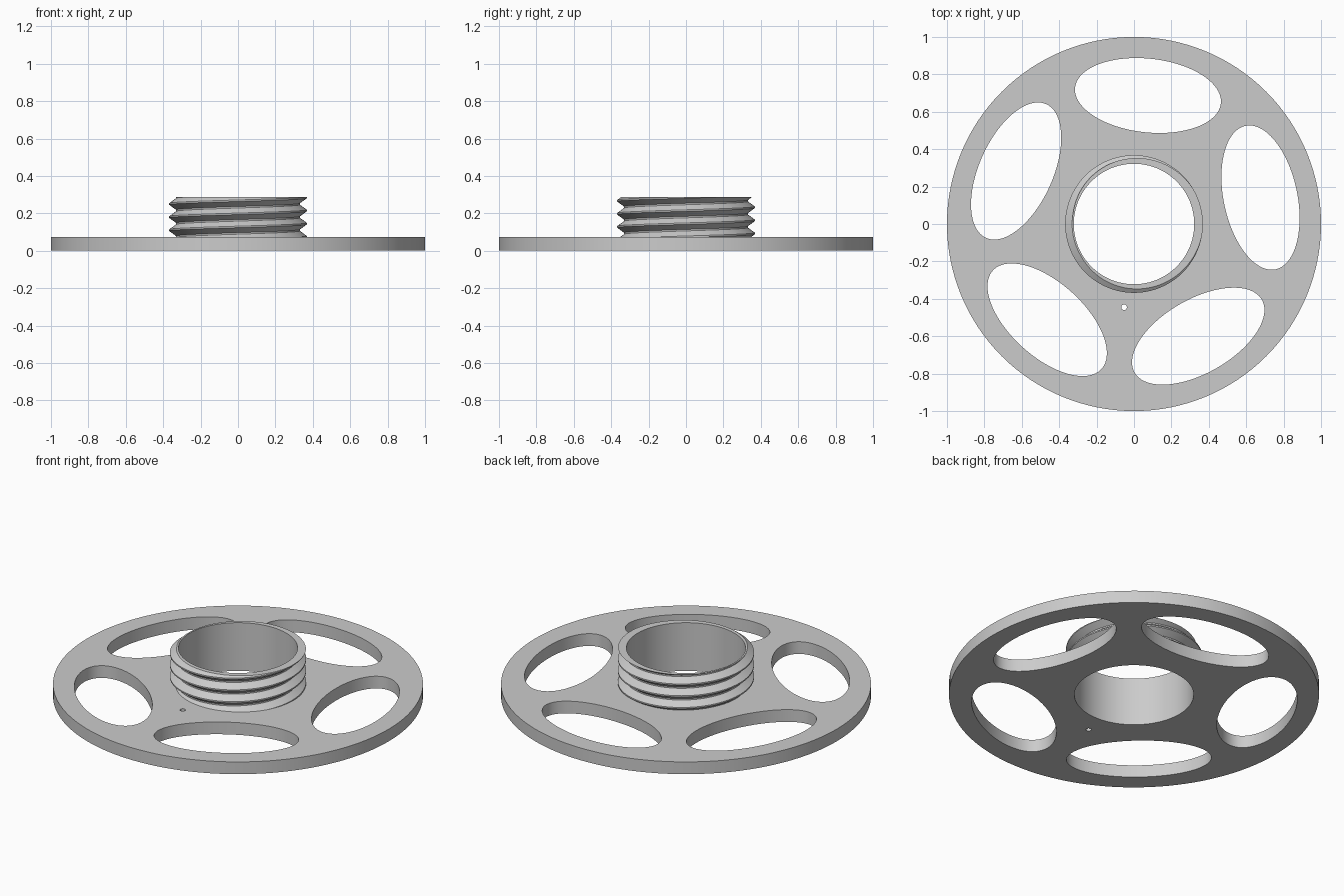
import bpy, bmesh
from math import sin, cos, pi, radians

SEG = 128
BORE, PLATE, TOP = 0.322, 0.073, 0.287
ROOT, CREST, PITCH = 0.331, 0.368, 0.07

cube = bpy.data.objects.get("Cube")
if cube:
    bpy.data.objects.remove(cube, do_unlink=True)

grey = bpy.data.materials.new("plain grey")
grey.use_nodes = True
colour = (0.6, 0.6, 0.6, 1)
grey.diffuse_color = colour
grey.node_tree.nodes["Principled BSDF"].inputs["Base Color"].default_value = colour


def finish(obj):
    """Weld, orient and shade a finished part."""
    bm = bmesh.new()
    bm.from_mesh(obj.data)
    bmesh.ops.remove_doubles(bm, verts=bm.verts, dist=0.0002)
    bmesh.ops.recalc_face_normals(bm, faces=bm.faces)
    bm.to_mesh(obj.data)
    bm.free()
    obj.data.materials.clear()
    obj.data.materials.append(grey)
    bpy.ops.object.select_all(action='DESELECT')
    obj.select_set(True)
    bpy.context.view_layer.objects.active = obj
    bpy.ops.object.shade_smooth_by_angle(angle=radians(25))


def add_ellipse(curve, x, y, a, b, tilt=0, n=SEG):
    """Closed outline in a flat curve."""
    spline = curve.splines.new('POLY')
    spline.points.add(n - 1)
    spline.use_cyclic_u = True
    for i, p in enumerate(spline.points):
        u, v = a * cos(2 * pi * i / n), b * sin(2 * pi * i / n)
        p.co = (x + u * cos(tilt) - v * sin(tilt),
                y + u * sin(tilt) + v * cos(tilt), 0, 1)


# Flat disc: rim, bore, five oval windows and a pin hole
outline = bpy.data.curves.new("disc_outline", 'CURVE')
outline.dimensions = '2D'
outline.fill_mode = 'BOTH'
outline.extrude = PLATE / 2
add_ellipse(outline, 0, 0, 1, 1)
add_ellipse(outline, 0, 0, BORE, BORE)
for k in range(5):
    ang = radians(83.8 + 72 * k)
    add_ellipse(outline, 0.691 * cos(ang), 0.691 * sin(ang), 0.392, 0.197, ang - pi / 2, 96)
add_ellipse(outline, -0.053, -0.445, 0.015, 0.015, 0, 24)
disc = bpy.data.objects.new("disc", outline)
bpy.context.collection.objects.link(disc)
disc.location.z = PLATE / 2
bpy.ops.object.select_all(action='DESELECT')
disc.select_set(True)
bpy.context.view_layer.objects.active = disc
bpy.ops.object.convert(target='MESH')
disc = bpy.context.view_layer.objects.active
finish(disc)

# Threaded collar: helical ridge profile, trimmed flat at both ends
FLAT = 0.004
RIDGE = [(-PITCH / 2 + FLAT, ROOT), (-FLAT, CREST), (FLAT, CREST), (PITCH / 2 - FLAT, ROOT)]


def radius_at(h):
    """Thread radius at height h measured from the nearest crest."""
    d = abs((h + PITCH / 2) % PITCH - PITCH / 2)
    f = min(max((d - FLAT) / (PITCH / 2 - 2 * FLAT), 0), 1)
    return CREST + (ROOT - CREST) * f


bm = bmesh.new()
columns = []
for i in range(SEG + 1):
    t = 2 * pi * i / SEG
    lead = 0.215 + PITCH * i / SEG
    ring = [(BORE, PLATE)]
    for turn in range(-4, 3):
        for h, r in RIDGE:
            z = lead + turn * PITCH + h
            trimmed = min(max(z, PLATE), TOP)
            ring.append((r if z == trimmed else radius_at(trimmed - lead), trimmed))
    ring.append((BORE, TOP))
    columns.append([bm.verts.new((r * cos(t), r * sin(t), z)) for r, z in ring])
for a, b in zip(columns, columns[1:]):
    n = len(a)
    for j in range(1, n):
        bm.faces.new((a[j - 1], b[j - 1], b[j], a[j]))
    bm.faces.new((a[n - 1], b[n - 1], b[0], a[0]))
# The hidden seat against the disc is left open
bmesh.ops.remove_doubles(bm, verts=bm.verts, dist=0.0002)
seat = [f for f in bm.faces if all(v.co.z < PLATE + 0.0001 for v in f.verts)]
bmesh.ops.delete(bm, geom=seat, context='FACES')
mesh = bpy.data.meshes.new("threaded_collar")
bm.to_mesh(mesh)
bm.free()
collar = bpy.data.objects.new("threaded_collar", mesh)
bpy.context.collection.objects.link(collar)
finish(collar)
